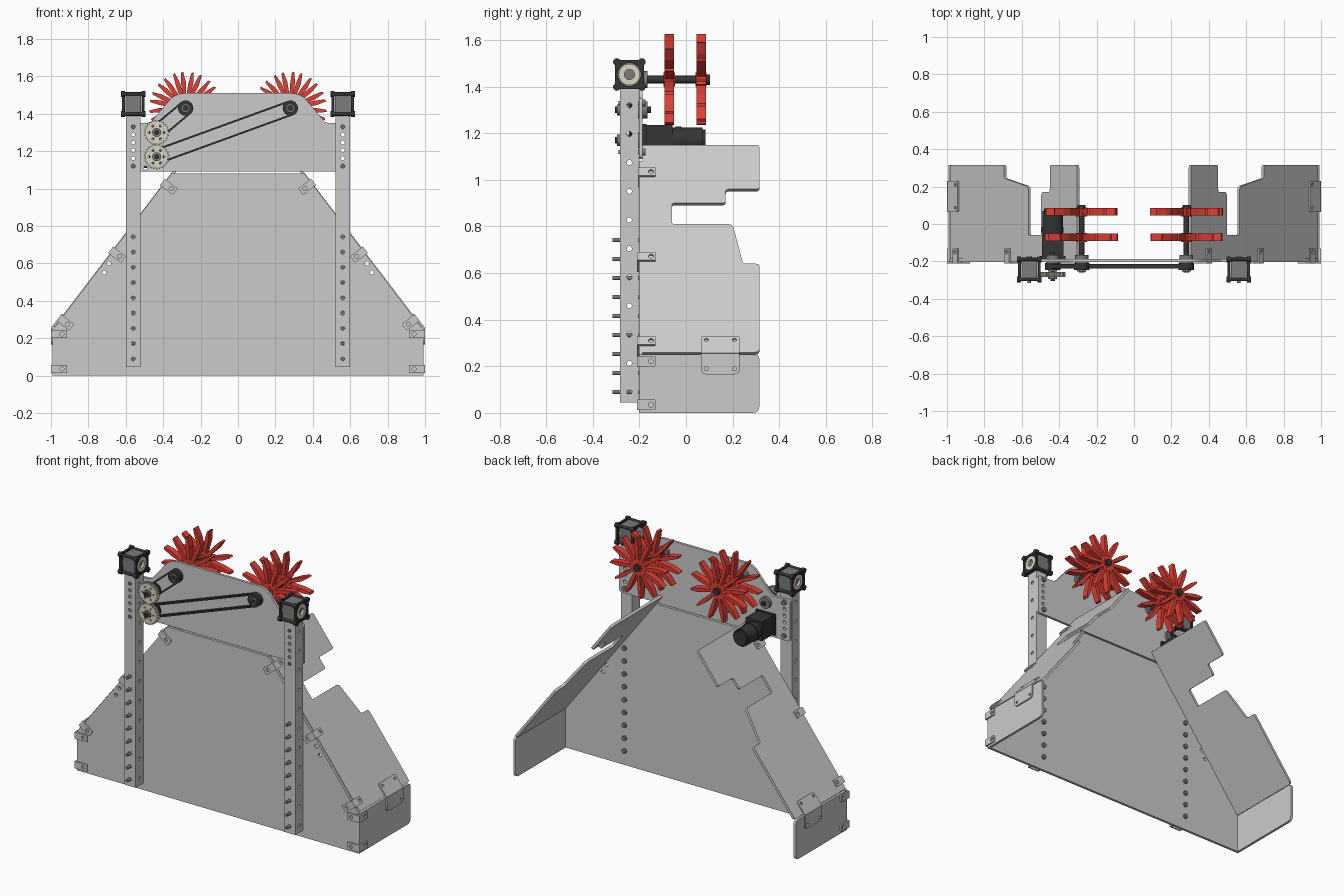
import bpy, bmesh, math
from mathutils import Matrix, Vector

if "Cube" in bpy.data.objects:
    bpy.data.objects.remove(bpy.data.objects["Cube"])

def mat(name, c):
    m = bpy.data.materials.new(name)
    m.diffuse_color = (*c, 1)
    m.use_nodes = True
    m.node_tree.nodes["Principled BSDF"].inputs["Base Color"].default_value = m.diffuse_color
    return m

DARK = mat("dark_plastic", (0.035, 0.035, 0.035))
STEEL = mat("steel", (0.2, 0.2, 0.21))
CREAM = mat("cream", (0.72, 0.68, 0.56))
RED = mat("red_rubber", (0.75, 0.05, 0.035))

def add(name, me, m=None):
    ob = bpy.data.objects.new(name, me)
    bpy.context.collection.objects.link(ob)
    if m:
        me.materials.clear()
        me.materials.append(m)
    return ob

def rounded(pts):
    """Outline of (u, v) or (u, v, corner radius) points."""
    out, n = [], len(pts)
    for i, p in enumerate(pts):
        a = Vector(p[:2])
        if len(p) == 2:
            out.append(a)
            continue
        b = a + (Vector(pts[i - 1][:2]) - a).normalized() * p[2]
        c = a + (Vector(pts[(i + 1) % n][:2]) - a).normalized() * p[2]
        for k in range(5):
            t = k / 4
            out.append(b * (1 - t) ** 2 + a * 2 * t * (1 - t) + c * t * t)
    return out

def circle(u, v, r, n=14):
    return [(u + r * math.cos(2 * math.pi * k / n), v + r * math.sin(2 * math.pi * k / n)) for k in range(n)]

def rect(u0, u1, v0, v1, r=0):
    q = [(u0, v0), (u1, v0), (u1, v1), (u0, v1)]
    return [(*p, r) for p in q] if r else q

def plate(name, outline, t, u, v, origin, holes=(), m=None):
    """Flat sheet with holes; outer face lies on origin, thickness goes inward."""
    cu = bpy.data.curves.new(name, 'CURVE')
    cu.dimensions, cu.fill_mode, cu.extrude = '2D', 'BOTH', t / 2
    for loop in [rounded(outline)] + list(holes):
        sp = cu.splines.new('POLY')
        sp.points.add(len(loop) - 1)
        for q, p in zip(sp.points, loop):
            q.co = (p[0], p[1], 0, 1)
        sp.use_cyclic_u = True
    tmp = bpy.data.objects.new("tmp", cu)
    bpy.context.collection.objects.link(tmp)
    me = bpy.data.meshes.new_from_object(tmp.evaluated_get(bpy.context.evaluated_depsgraph_get()))
    bpy.data.objects.remove(tmp)
    u, v = Vector(u), Vector(v)
    n = u.cross(v)
    M = Matrix((u, v, n)).transposed().to_4x4()
    M.translation = Vector(origin) - n * t / 2
    me.transform(M)
    me.shade_flat()
    return add(name, me, m)

X, Y, Z = (1, 0, 0), (0, 1, 0), (0, 0, 1)

def front(name, outline, y, t, holes=(), m=None):
    return plate(name, outline, t, X, Z, (0, y, 0), holes, m)

def cyl(name, p0, p1, r, m=None, n=24):
    p0, p1 = Vector(p0), Vector(p1)
    bm = bmesh.new()
    d = p1 - p0
    bmesh.ops.create_cone(bm, cap_ends=True, segments=n, radius1=r, radius2=r, depth=d.length)
    bm.transform(Matrix.Translation((p0 + p1) / 2) @ d.to_track_quat('Z', 'Y').to_matrix().to_4x4())
    for f in bm.faces:
        f.smooth = len(f.verts) == 4
    for e in bm.edges:
        e.smooth = all(len(f.verts) == 4 for f in e.link_faces)
    me = bpy.data.meshes.new(name)
    bm.to_mesh(me)
    return add(name, me, m)

def box(name, c, s, m=None):
    bm = bmesh.new()
    bmesh.ops.create_cube(bm, size=1, matrix=Matrix.Translation(c) @ Matrix.Diagonal((*s, 1)))
    me = bpy.data.meshes.new(name)
    bm.to_mesh(me)
    return add(name, me, m)

def mirror(ob):
    me = ob.data.copy()
    me.transform(Matrix.Diagonal((-1, 1, 1, 1)))
    me.flip_normals()
    return add(ob.name.split(".")[0] + "_left", me)

right = []                                  # parts that are mirrored to the left
bolt_z = [0.09 + 0.0815 * k for k in range(9)]
top_z = [1.12 + 0.042 * k for k in range(6)]

# Main and upper back plates
extra = [circle(s * x, z, 0.011) for s in (-1, 1) for x, z in ((0.715, 0.55), (0.69, 0.60))]
front("main_back_plate", [(-0.99, 0), (0.99, 0), (0.99, 0.245), (0.355, 1.08), (-0.355, 1.08), (-0.99, 0.245)],
      -0.202, 0.016, extra)
half = [(0.6, 1.09, 0.02), (0.6, 1.35, 0.02), (0.47, 1.35, 0.02), (0.335, 1.51, 0.05)]
front("upper_back_plate", half + [(-p[0], *p[1:]) for p in reversed(half)], -0.202, 0.016,
      [circle(s * 0.56, z, 0.011) for s in (-1, 1) for z in top_z] + [circle(-0.495, 1.11, 0.01)])

# Sloped side panels, with a local frame running up the slope
SL = Vector((-0.607, 0, 0.7947)).normalized()
OUT = Vector(Y).cross(SL)
foot = Vector((0.985, 0, 0.26))
prof = [(-0.186, 0.26), (0.315, 0.26, 0.02), (0.315, 0.64, 0.015), (0.245, 0.64, 0.015), (0.2, 0.81, 0.02),
        (-0.06, 0.81, 0.01), (-0.06, 0.90, 0.01), (0.17, 0.90, 0.015), (0.17, 0.96, 0.015), (0.315, 0.96, 0.015),
        (0.315, 1.15, 0.015), (-0.186, 1.15, 0.01)]
right.append(plate("sloped_side_panel", [(p[0], (p[1] - 0.26) / SL.z, *p[2:]) for p in prof], 0.016, Y, SL, foot))

# Low side walls and the bent plates joining them to the slopes
right.append(plate("low_side_wall", [(-0.2, 0), (0.315, 0, 0.03), (0.315, 0.25, 0.02), (-0.2, 0.25)], 0.016, Y, Z, (0.991, 0, 0)))
jh = (0.087, 0.208)
right.append(plate("joining_plate_lower", [(0.065, 0.165, 0.025), (0.23, 0.165, 0.025), (0.23, 0.255), (0.065, 0.255)],
                   0.009, Y, Z, (1.0, 0, 0), [circle(a, 0.19, 0.009) for a in jh]))
right.append(plate("joining_plate_upper", [(0.065, -0.01), (0.23, -0.01), (0.23, 0.082, 0.012), (0.065, 0.082, 0.012)],
                   0.009, Y, SL, foot + OUT * 0.009, [circle(a, 0.06, 0.009) for a in jh]))

# Angle brackets along the plate edges
def bracket(pos, up):
    out = Vector(Y).cross(up)
    right.append(plate("bracket_front", rect(-0.078, 0.009, -0.022, 0.022, 0.006), 0.009, out, up,
                       pos + Vector((0, -0.211, 0)), [circle(-0.05, 0, 0.011)]))
    right.append(plate("bracket_side", rect(-0.211, -0.13, -0.022, 0.022, 0.006), 0.009, Y, up,
                       pos + out * 0.009, [circle(-0.15, 0, 0.011)]))
for z in (0.035, 0.222):
    bracket(Vector((0.991, 0, z)), Vector(Z))
for z in (0.305, 0.667, 1.03):
    bracket(foot + SL * ((z - 0.26) / SL.z), SL)

# Uprights: square tubes made of four drilled walls
wall = rect(-0.04, 0.04, 0.045, 1.39)
fh = [circle(0, z, 0.011) for z in bolt_z + top_z]
sh = [circle(0, 0.09 + 0.123 * k, 0.011) for k in range(11)]
for a in range(4):
    u = Vector((math.cos(a * math.pi / 2), math.sin(a * math.pi / 2), 0))
    n = u.cross(Vector(Z))
    right.append(plate("upright_wall", wall, 0.007, u, Z, Vector((0.56, -0.243, 0)) + n * 0.04, sh if a % 2 else fh))

# Bolts through uprights and plates
for z in bolt_z + [1.12, 1.33]:
    tip = -0.315 if z < 1 else -0.29
    right.append(cyl("upright_bolt", (0.56, tip, z), (0.56, -0.18, z), 0.009, STEEL, 12))
    right.append(cyl("bolt_head", (0.56, -0.186, z), (0.56, -0.174, z), 0.015, STEEL, 12))

# Bearing carriages on top of the uprights
cx, cy, cz = 0.56, -0.243, 1.452
right.append(box("carriage_core", (cx, cy, cz), (0.085, 0.096, 0.11), STEEL))
for s in (-1, 1):
    right.append(plate("carriage_frame", rect(-0.062, 0.062, -0.062, 0.062, 0.02), 0.014, Y, Z,
                       (cx + s * 0.053 + 0.007, cy, cz), [circle(0, 0, 0.05, 24)], DARK))
    right.append(plate("carriage_bearing", circle(0, 0, 0.046, 28), 0.014, Y, Z,
                       (cx + s * 0.05 + 0.007, cy, cz), [circle(0, 0, 0.022, 18)], CREAM))
    for t in (-1, 1):
        y, z = cy + s * 0.054, cz + t * 0.054
        right.append(cyl("carriage_standoff", (cx - 0.06, y, z), (cx + 0.06, y, z), 0.009, DARK, 12))
        for e in (-1, 1):
            right.append(cyl("carriage_corner", (cx + e * 0.044, y, z), (cx + e * 0.066, y, z), 0.016, DARK, 14))

for ob in right:
    mirror(ob)

# Spiked intake wheels, shafts, bearings and pulleys
def spikes(x, z, turn, n=12):
    pts = []
    for k in range(n):
        a = turn + 2 * math.pi * k / n
        d, e = Vector((math.cos(a), math.sin(a))), Vector((-math.sin(a), math.cos(a)))
        for r, w in ((0.05, -0.009), (0.14, -0.015), (0.196, -0.006), (0.19, 0.006), (0.13, 0.011), (0.05, 0.009)):
            q = Vector((x, z)) + d * r + e * w
            pts.append((q.x, q.y))
    return pts

for x in (-0.28, 0.28):
    for y, turn in ((-0.092, 0.1), (0.045, 0.33)):
        front("spiked_wheel", spikes(x, 1.43, turn if x < 0 else turn + 0.12), y, 0.04, [], RED)
        cyl("wheel_hub", (x, y - 0.004, 1.43), (x, y + 0.044, 1.43), 0.03, RED)
    cyl("roller_shaft", (x, -0.26, 1.43), (x, 0.1, 1.43), 0.017, DARK, 6)
    cyl("shaft_collar", (x, 0.088, 1.43), (x, 0.102, 1.43), 0.022, DARK)

gx = -0.435
for x, z in ((-0.28, 1.43), (0.28, 1.43), (gx, 1.30), (gx, 1.17)):
    cyl("plate_bearing", (x, -0.208, z), (x, -0.165, z), 0.036, STEEL)
    cyl("belt_pulley", (x, -0.238, z), (x, -0.21, z), 0.033, DARK)
    for y in (-0.242, -0.212):
        cyl("pulley_flange", (x, y - 0.003, z), (x, y + 0.003, z), 0.041, DARK)
    cyl("pulley_boss", (x, -0.255, z), (x, -0.24, z), 0.024, STEEL)

# Drive belts as hollow stadium loops
def stadium(a, b, r):
    d = math.atan2(b[1] - a[1], b[0] - a[0])
    return [(c[0] + r * math.cos(d + o + math.pi * k / 12), c[1] + r * math.sin(d + o + math.pi * k / 12))
            for c, o in ((b, -math.pi / 2), (a, math.pi / 2)) for k in range(13)]
for a, b in (((gx, 1.30), (-0.28, 1.43)), ((gx, 1.17), (0.28, 1.43))):
    front("drive_belt", stadium(a, b, 0.041), -0.239, 0.024, [stadium(a, b, 0.031)], DARK)

# Meshing gears and their shafts
for z, turn in ((1.30, 0), (1.17, math.pi / 26)):
    teeth = []
    for k in range(26):
        a = turn + 2 * math.pi * k / 26
        teeth += [(gx + r * math.cos(a + o), z + r * math.sin(a + o))
                  for o, r in ((-0.08, 0.06), (-0.045, 0.068), (0.045, 0.068), (0.08, 0.06))]
    holes = [circle(gx + 0.04 * math.cos(k * math.pi / 3), z + 0.04 * math.sin(k * math.pi / 3), 0.006, 10) for k in range(6)]
    front("drive_gear", teeth, -0.283, 0.026, holes, CREAM)
    cyl("gear_shaft", (gx, -0.305, z), (gx, -0.15, z), 0.014, DARK, 6)
    cyl("gear_collar", (gx, -0.295, z), (gx, -0.28, z), 0.024, STEEL)

# Drive motor behind the plate
box("gearbox", (gx, -0.12, 1.175), (0.115, 0.125, 0.12), DARK)
box("gearbox_flange", (gx, -0.178, 1.175), (0.135, 0.016, 0.13), DARK)
cyl("motor_can", (gx, -0.06, 1.17), (gx, 0.07, 1.17), 0.055, DARK, 32)
cyl("motor_band", (gx, -0.045, 1.17), (gx, -0.02, 1.17), 0.059, DARK, 32)
cyl("motor_cap", (gx, 0.07, 1.17), (gx, 0.083, 1.17), 0.045, DARK, 32)
